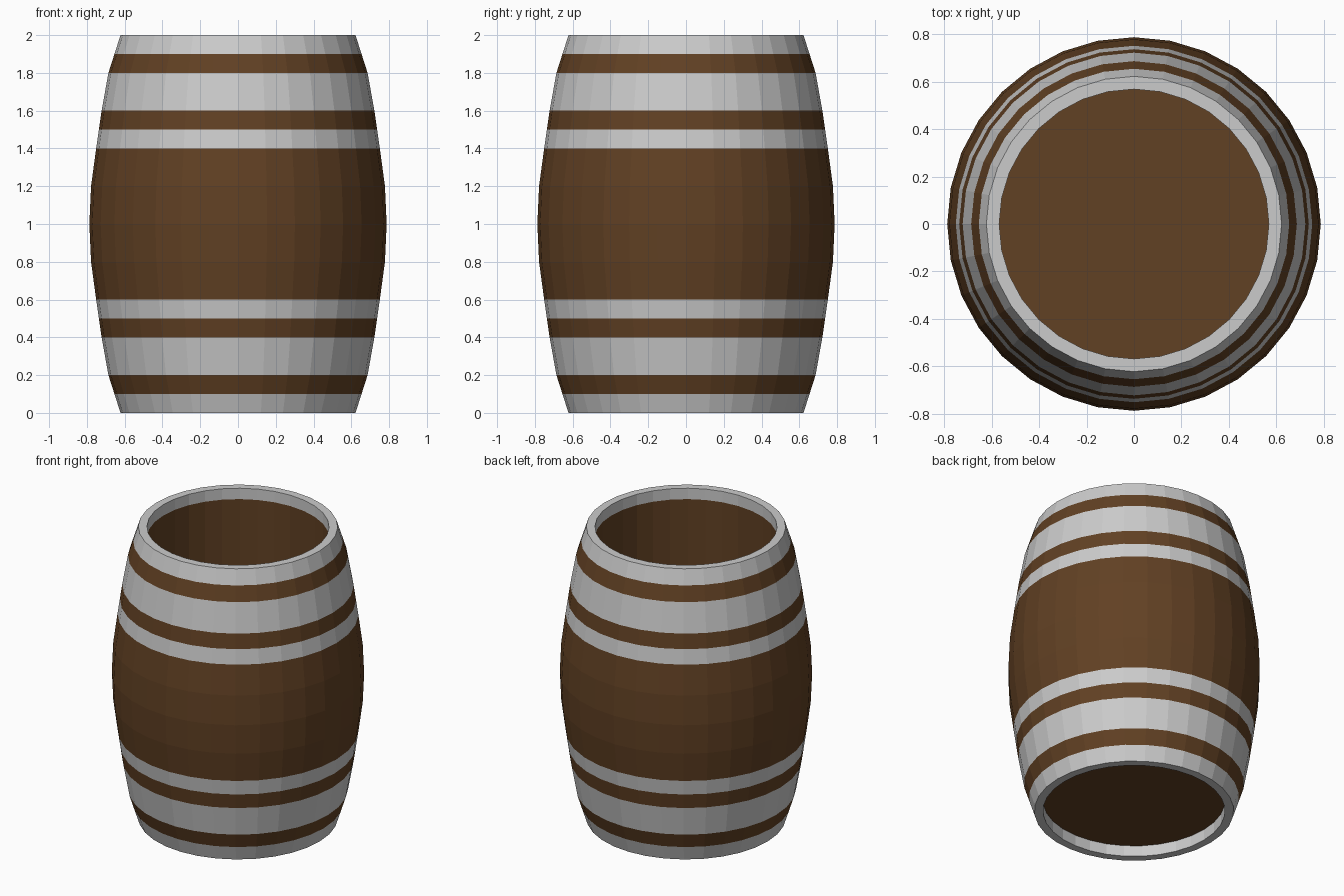
import bpy, bmesh
from math import cos, sin, pi

if "Cube" in bpy.data.objects:
    bpy.data.objects.remove(bpy.data.objects["Cube"])

SIDES = 32
BORE = 0.568    # radius of the straight hollow inside
LIP = 0.075     # depth of the metal lip inside each end
# barrel half profile: (height, outer radius), mirrored about z = 1
HALF = [(0.0, 0.622), (0.2, 0.686), (0.4, 0.722), (0.6, 0.751), (0.8, 0.778), (1.0, 0.787)]
PROFILE = HALF + [(2 - z, r) for z, r in reversed(HALF[:-1])]

wood = bpy.data.materials.new("wood")
wood.diffuse_color = (0.12, 0.052, 0.017, 1)
wood.use_nodes = True
wood.node_tree.nodes["Principled BSDF"].inputs["Base Color"].default_value = wood.diffuse_color


def radius(z):
    for (z0, r0), (z1, r1) in zip(PROFILE, PROFILE[1:]):
        if z0 <= z <= z1:
            return r0 + (r1 - r0) * (z - z0) / (z1 - z0)


def wall(z0, z1):
    """Profile points along the outer barrel wall from z0 up to z1."""
    zs = [z0] + [z for z, _ in PROFILE if z0 + 1e-4 < z < z1 - 1e-4] + [z1]
    return [(radius(z), z) for z in zs]


def lathe(name, strips, mat=None, cap=False):
    """Revolve each (radius, z) strip; outside faces run upwards."""
    bm = bmesh.new()
    for strip in strips:
        rings = [[bm.verts.new((r * cos(2 * pi * i / SIDES), r * sin(2 * pi * i / SIDES), z))
                  for i in range(SIDES)] for r, z in strip]
        for a, b in zip(rings, rings[1:]):
            for i in range(SIDES):
                j = (i + 1) % SIDES
                bm.faces.new((a[i], a[j], b[j], b[i]))
        if cap:
            bm.faces.new(rings[-1])
    mesh = bpy.data.meshes.new(name)
    bm.to_mesh(mesh)
    bm.free()
    obj = bpy.data.objects.new(name, mesh)
    bpy.context.collection.objects.link(obj)
    if mat:
        mesh.materials.append(mat)
    return obj


# wooden staves: exposed outer bands plus the straight inner wall
bands = [(0.1, 0.2), (0.4, 0.5), (0.6, 1.4), (1.5, 1.6), (1.8, 1.9)]
lathe("staves", [wall(a, b) for a, b in bands] + [[(BORE, 2 - LIP), (BORE, LIP)]], wood)

# recessed floor, leaving the top open
lathe("floor", [[(BORE, LIP)]], wood, cap=True)

# metal hoops flush with the staves
for name, a, b in [("lower_wide_hoop", 0.2, 0.4), ("lower_narrow_hoop", 0.5, 0.6),
                   ("upper_narrow_hoop", 1.4, 1.5), ("upper_wide_hoop", 1.6, 1.8)]:
    lathe(name, [wall(a, b)])

# end rims wrap over the edge and down the inside
lathe("top_rim", [wall(1.9, 2.0) + [(BORE, 2.0), (BORE, 2 - LIP)]])
lathe("bottom_rim", [[(BORE, LIP), (BORE, 0.0)] + wall(0.0, 0.1)])
